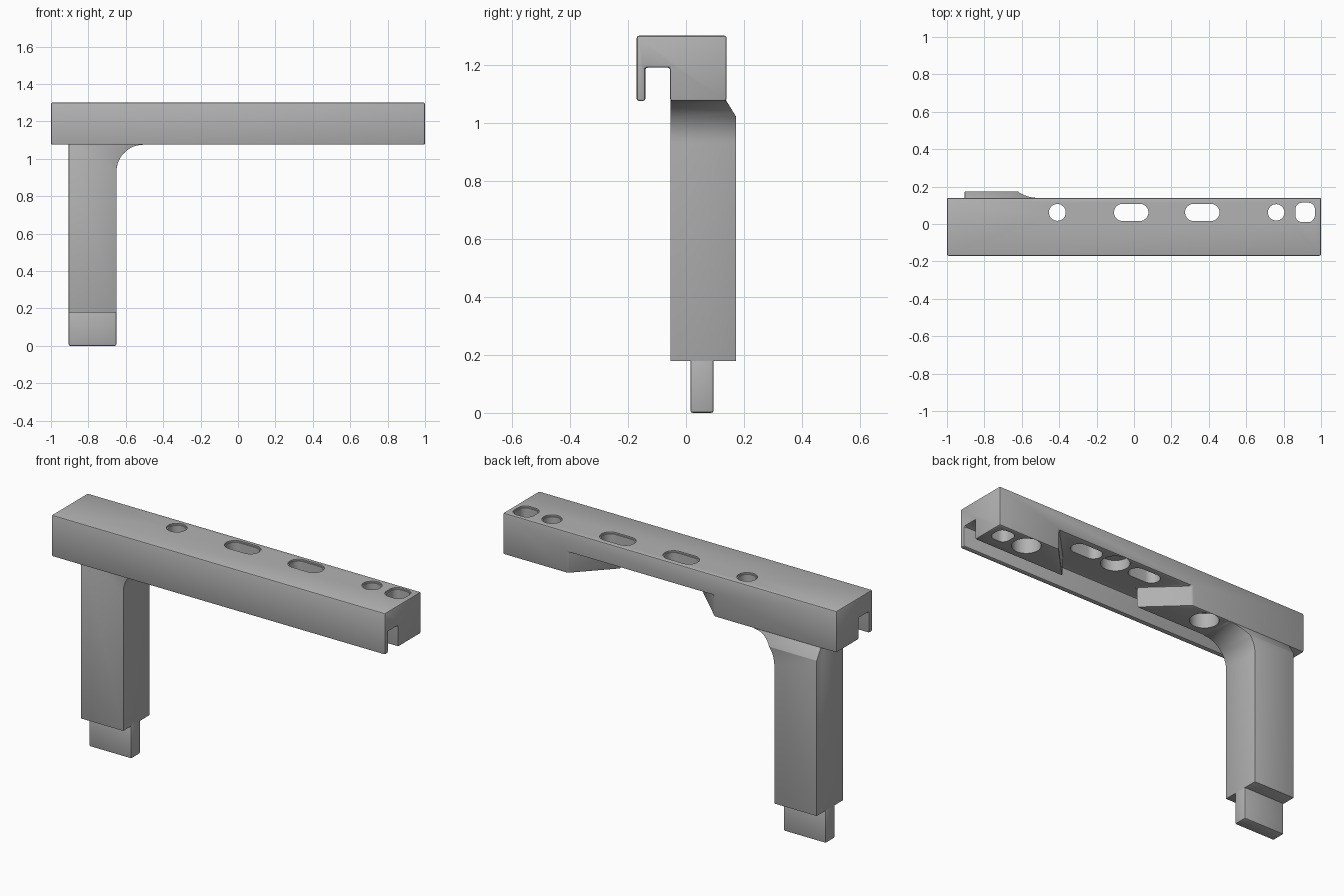
import bpy, bmesh, math
from mathutils import Vector

if "Cube" in bpy.data.objects:
    bpy.data.objects.remove(bpy.data.objects["Cube"])

grey = bpy.data.materials.new("plain grey")
grey.diffuse_color = (0.45, 0.45, 0.45, 1)
grey.use_nodes = True
grey.node_tree.nodes["Principled BSDF"].inputs["Base Color"].default_value = grey.diffuse_color


def prism(name, pts, place, lo, hi):
    """Extrude a 2D outline from lo to hi; place(u, v, w) gives xyz."""
    bm = bmesh.new()
    a = [bm.verts.new(place(u, v, lo)) for u, v in pts]
    b = [bm.verts.new(place(u, v, hi)) for u, v in pts]
    n = len(pts)
    bm.faces.new(a)
    bm.faces.new(b[::-1])
    for i in range(n):
        j = (i + 1) % n
        bm.faces.new((a[i], b[i], b[j], a[j]))
    bmesh.ops.recalc_face_normals(bm, faces=bm.faces)
    me = bpy.data.meshes.new(name)
    bm.to_mesh(me)
    bm.free()
    ob = bpy.data.objects.new(name, me)
    bpy.context.collection.objects.link(ob)
    me.materials.append(grey)
    return ob


def along_x(u, v, w): return Vector((w, u, v))
def along_y(u, v, w): return Vector((u, w, v))
def along_z(u, v, w): return Vector((u, v, w))


def apply(ob, mod):
    bpy.context.view_layer.objects.active = ob
    bpy.ops.object.modifier_apply(modifier=mod.name)


def cut(ob, cutter):
    m = ob.modifiers.new("cut", 'BOOLEAN')
    m.operation, m.solver, m.object = 'DIFFERENCE', 'EXACT', cutter
    apply(ob, m)
    bpy.data.objects.remove(cutter)


def soften(ob, width=0.008):
    m = ob.modifiers.new("soft edges", 'BEVEL')
    m.width, m.segments, m.limit_method, m.angle_limit = width, 2, 'ANGLE', math.radians(25)
    apply(ob, m)


def smooth(ob):
    bpy.ops.object.select_all(action='DESELECT')
    ob.select_set(True)
    bpy.context.view_layer.objects.active = ob
    bpy.ops.object.shade_smooth_by_angle(angle=math.radians(30))


def rounded(x, y, hx, hy, r, seg=8):
    """Rounded rectangle outline; a slot or circle when r reaches the half sizes."""
    pts = []
    for k, (sx, sy) in enumerate(((1, 1), (-1, 1), (-1, -1), (1, -1))):
        for i in range(seg + 1):
            t = math.pi / 2 * (k + i / seg)
            p = (x + sx * (hx - r) + r * math.cos(t), y + sy * (hy - r) + r * math.sin(t))
            if not pts or math.dist(p, pts[-1]) > 1e-5:
                pts.append(p)
    if math.dist(pts[0], pts[-1]) < 1e-5:
        pts.pop()
    return pts


# Rail: hooked cross-section with a hanging front lip
TOP, LOW, ROOF, INNER, BACK = 1.30, 1.075, 1.19, -0.055, 0.14
rail = prism("rail", [(-0.17, LOW), (-0.14, LOW), (-0.14, ROOF), (INNER, ROOF),
                      (INNER, LOW), (BACK, LOW), (BACK, TOP), (-0.17, TOP)], along_x, -1, 1)

# Flared pocket under the rail, open to the back and to the slot
cut(rail, prism("pocket", [(-0.04, INNER - 0.02), (0.405, INNER - 0.02), (0.65, 0.18), (-0.31, 0.18)],
                along_z, 1.0, ROOF))
soften(rail)

# Through holes with a small softened rim on top: x, half width, half depth, radius
for x, hx, hy, r in ((-0.41, 0.045, 0.045, 0.045), (-0.015, 0.092, 0.046, 0.046),
                     (0.365, 0.092, 0.046, 0.046), (0.76, 0.044, 0.044, 0.044),
                     (0.915, 0.052, 0.052, 0.036)):
    cut(rail, prism("hole", rounded(x, 0.062, hx, hy, r), along_z, 1.0, 1.4))
    cut(rail, prism("rim", rounded(x, 0.062, hx + 0.006, hy + 0.006, r + 0.006), along_z, TOP - 0.008, 1.4))

# Wider bores from below
for x, top in ((-0.41, 1.16), (0.175, 1.25), (0.76, 1.16)):
    cut(rail, prism("bore", rounded(x, 0.062, 0.075, 0.075, 0.075), along_z, 1.0, top))
smooth(rail)

# Leg: straight post flaring into the rail with a round fillet
R = 0.145
fillet = [(-0.65 + R - R * math.cos(t), LOW - R + R * math.sin(t))
          for t in (math.pi / 2 * i / 12 for i in range(13))]
leg = prism("leg", [(-0.905, 0.178), (-0.65, 0.178)] + fillet +
            [(-0.65 + R, LOW + 0.03), (-0.905, LOW + 0.03)], along_y, -0.054, 0.173)
# Sloped back shoulder
cut(leg, prism("shoulder_cut", [(0.173 + 0.055, 0.93), (0.173 - 0.055, 1.11), (0.3, 1.2)], along_x, -1.2, 0))
soften(leg)
smooth(leg)

# Foot tongue
foot = prism("foot_tongue", [(-0.905, 0), (-0.65, 0), (-0.65, 0.2), (-0.905, 0.2)], along_y, 0.015, 0.095)
soften(foot)
smooth(foot)
